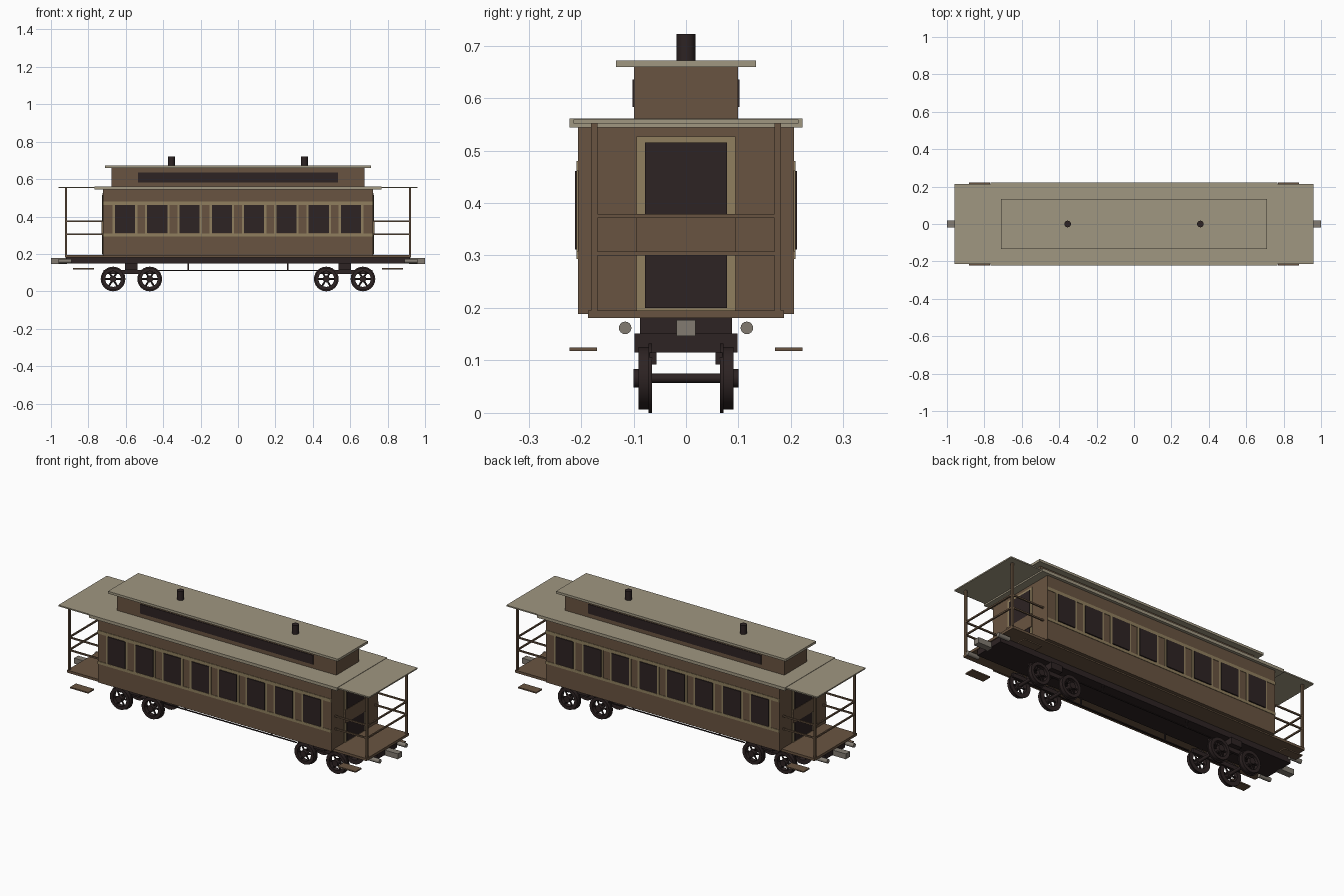
import bpy, bmesh, math
from mathutils import Matrix, Vector

if "Cube" in bpy.data.objects:
    bpy.data.objects.remove(bpy.data.objects["Cube"])


def material(name, rgb):
    m = bpy.data.materials.new(name)
    lin = [((c / 255 + 0.055) / 1.055) ** 2.4 for c in rgb]
    m.diffuse_color = (*lin, 1)
    m.use_nodes = True
    m.node_tree.nodes["Principled BSDF"].inputs["Base Color"].default_value = m.diffuse_color
    return m


BROWN = material("brown wood", (105, 84, 65))
TAN = material("tan trim", (144, 127, 94))
DARK = material("dark iron and glass", (45, 35, 35))
ROOF = material("pale roof", (160, 151, 129))
GREY = material("grey metal", (130, 123, 113))


def finish(name, bm, mat, smooth=False):
    bmesh.ops.recalc_face_normals(bm, faces=bm.faces[:])
    me = bpy.data.meshes.new(name)
    bm.to_mesh(me)
    bm.free()
    me.materials.append(mat)
    ob = bpy.data.objects.new(name, me)
    bpy.context.collection.objects.link(ob)
    if smooth:
        bpy.ops.object.select_all(action='DESELECT')
        ob.select_set(True)
        bpy.context.view_layer.objects.active = ob
        bpy.ops.object.shade_smooth_by_angle(angle=math.radians(35))
    return ob


def add_box(bm, x0, x1, y0, y1, z0, z1):
    mid = Vector(((x0 + x1) / 2, (y0 + y1) / 2, (z0 + z1) / 2))
    size = Matrix.Diagonal((abs(x1 - x0), abs(y1 - y0), abs(z1 - z0), 1))
    bmesh.ops.create_cube(bm, size=1, matrix=Matrix.Translation(mid) @ size)


def boxes(name, mat, items):
    bm = bmesh.new()
    for it in items:
        add_box(bm, *it)
    return finish(name, bm, mat)


def add_rod(bm, a, b, r, seg=16):
    a, b = Vector(a), Vector(b)
    rot = (b - a).to_track_quat('Z', 'Y').to_matrix().to_4x4()
    bmesh.ops.create_cone(bm, cap_ends=True, segments=seg, radius1=r, radius2=r,
                          depth=(b - a).length, matrix=Matrix.Translation((a + b) / 2) @ rot)


def add_ring(bm, x, z, y0, y1, r_in, r_out, seg=24):
    rows = []
    for i in range(seg):
        a = 2 * math.pi * i / seg
        rows.append([bm.verts.new((x + r * math.cos(a), y, z + r * math.sin(a)))
                     for r, y in ((r_out, y0), (r_out, y1), (r_in, y1), (r_in, y0))])
    for i in range(seg):
        p, q = rows[i], rows[(i + 1) % seg]
        for k in range(4):
            bm.faces.new((p[k], p[(k + 1) % 4], q[(k + 1) % 4], q[k]))


def sides(x0, x1, y0, y1, z0, z1):
    """A box and its mirror across the long axis."""
    return [(x0, x1, s * y0, s * y1, z0, z1) for s in (-1, 1)]


def corners(x0, x1, y0, y1, z0, z1):
    """A box mirrored across both horizontal axes."""
    return [(t * x0, t * x1, s * y0, s * y1, z0, z1) for s in (-1, 1) for t in (-1, 1)]


def ends(x0, x1, y, z0, z1):
    """A centred box at both ends."""
    return [(t * x0, t * x1, -y, y, z0, z1) for t in (-1, 1)]


# Saloon body, platform floor and clerestory
boxes("body", BROWN, [(-0.722, 0.722, -0.206, 0.206, 0.188, 0.545)])
boxes("platform_floor", BROWN, [(-0.925, 0.925, -0.187, 0.187, 0.181, 0.195)])
boxes("clerestory", BROWN, [(-0.677, 0.677, -0.099, 0.099, 0.555, 0.662)])
boxes("clerestory_glass", DARK, sides(-0.535, 0.535, 0.098, 0.102, 0.583, 0.635))

# Roofs
boxes("main_roof", ROOF, [(-0.766, 0.766, -0.222, 0.222, 0.544, 0.561)])
boxes("platform_roof", ROOF, ends(0.75, 0.96, 0.214, 0.552, 0.559))
boxes("clerestory_roof", ROOF, [(-0.71, 0.71, -0.133, 0.133, 0.659, 0.672)])

# Side windows with trim
xs = [(i - 3.5) * 0.1725 for i in range(8)]
trim = sides(-0.722, 0.722, 0.205, 0.2085, 0.462, 0.48)
trim += sides(-0.722, 0.722, 0.205, 0.2085, 0.293, 0.308)
glass = []
for x in xs:
    for s in (-1, 1):
        trim += sides(x + s * 0.053, x + s * 0.066, 0.205, 0.2085, 0.306, 0.464)
    glass += sides(x - 0.054, x + 0.054, 0.205, 0.212, 0.311, 0.461)
boxes("window_trim", TAN, trim)
boxes("window_glass", DARK, glass)

# End doors: trim, dark panels and middle rail
boxes("door_trim", TAN, ends(0.721, 0.725, 0.094, 0.19, 0.527))
boxes("door_panel", DARK, ends(0.721, 0.728, 0.078, 0.2, 0.515))
boxes("door_middle_rail", BROWN, ends(0.721, 0.730, 0.094, 0.305, 0.378))

# Platform posts and railings
boxes("platform_posts", BROWN, corners(0.914, 0.925, 0.169, 0.181, 0.19, 0.555))
rails = []
for z in (0.304, 0.375):
    rails += corners(0.72, 0.92, 0.171, 0.179, z - 0.004, z + 0.004)
    rails += ends(0.916, 0.924, 0.17, z - 0.004, z + 0.004)
boxes("railings", BROWN, rails)
boxes("steps", BROWN, corners(0.77, 0.882, 0.17, 0.222, 0.118, 0.125))

# Chimneys
bm = bmesh.new()
for x in (-0.355, 0.355):
    add_rod(bm, (x, 0, 0.668), (x, 0, 0.722), 0.018)
finish("chimneys", bm, DARK, True)

# Underframe, bogies and truss rods
boxes("underframe", DARK, [(-0.92, 0.92, -0.088, 0.088, 0.15, 0.182)])
boxes("bogie_bolsters", DARK, [(x - 0.034, x + 0.034, -0.098, 0.098, 0.115, 0.151)
                               for x in (-0.57, 0.57)])
boxes("bogie_frames", DARK, corners(0.42, 0.72, 0.056, 0.07, 0.092, 0.115))
boxes("truss_rods", DARK, sides(-0.42, 0.42, 0.08, 0.086, 0.108, 0.113)
      + corners(0.263, 0.269, 0.08, 0.086, 0.11, 0.152))

# Couplers and buffers
boxes("couplers", GREY, ends(0.915, 1.0, 0.018, 0.147, 0.177))
bm = bmesh.new()
for sx in (-1, 1):
    for sy in (-1, 1):
        add_rod(bm, (sx * 0.89, sy * 0.116, 0.162), (sx * 0.96, sy * 0.116, 0.162), 0.012)
finish("buffers", bm, GREY, True)

# Spoked wheels on axles
bm = bmesh.new()
cz = 0.066
for x in (-0.668, -0.472, 0.472, 0.668):
    add_rod(bm, (x, -0.085, cz), (x, 0.085, cz), 0.009, 12)
    for s in (-1, 1):
        add_ring(bm, x, cz, s * 0.07, s * 0.091, 0.042, 0.06)
        add_ring(bm, x, cz, s * 0.065, s * 0.071, 0.042, 0.066)
        add_rod(bm, (x, s * 0.068, cz), (x, s * 0.1, cz), 0.018)
        for k in range(6):
            a = k * math.pi / 3
            d = Vector((math.cos(a), 0, math.sin(a)))
            c = Vector((x, s * 0.08, cz))
            add_rod(bm, c + d * 0.012, c + d * 0.046, 0.005, 6)
finish("wheels", bm, DARK, True)
